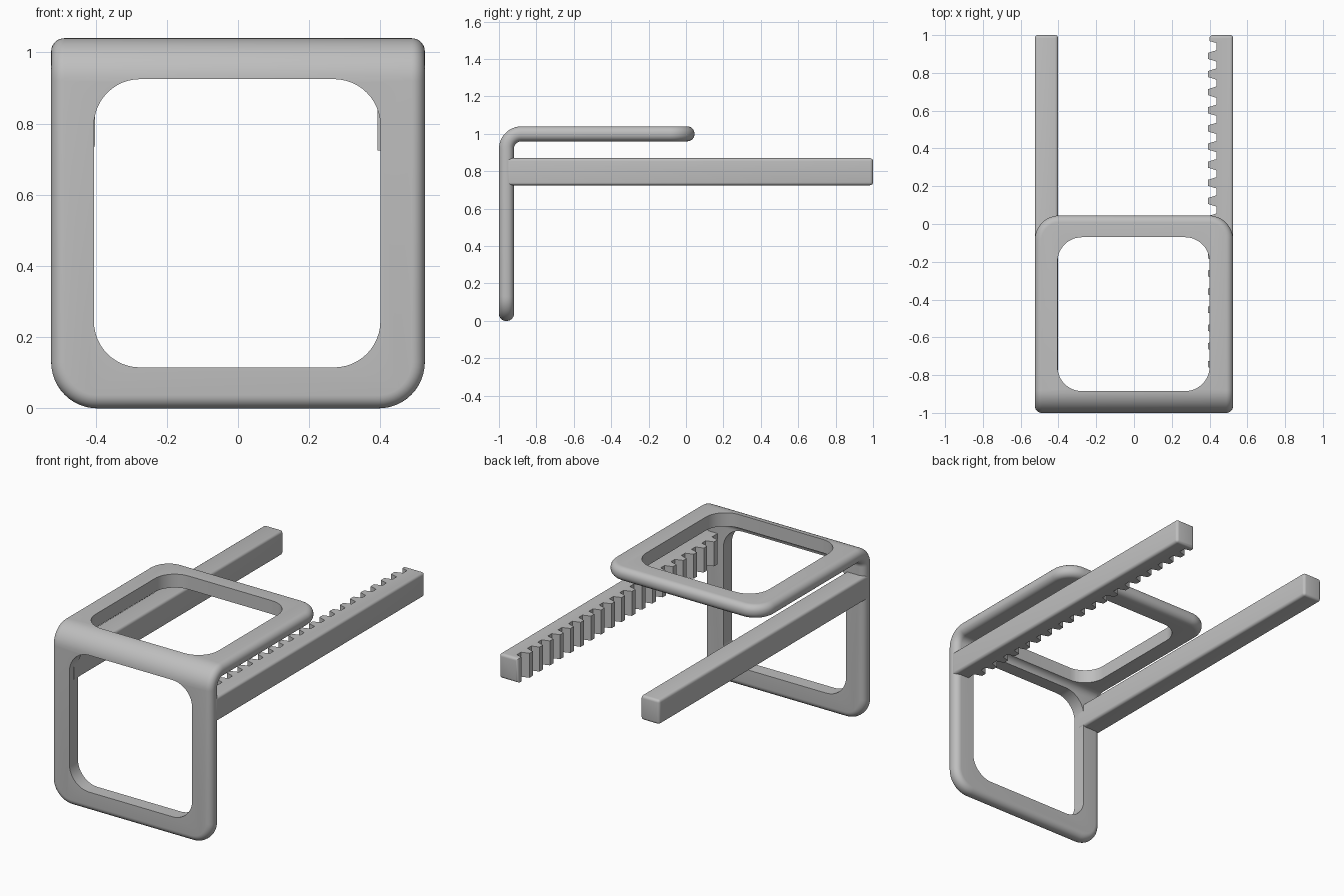
import bpy, bmesh
from math import sin, cos, pi, radians
from mathutils import Vector

if "Cube" in bpy.data.objects:
    bpy.data.objects.remove(bpy.data.objects["Cube"])

grey = bpy.data.materials.new("light grey")
grey.use_nodes = True
colour = (0.52, 0.52, 0.52, 1)
grey.diffuse_color = colour
grey.node_tree.nodes["Principled BSDF"].inputs["Base Color"].default_value = colour


def finish(name, bm):
    bmesh.ops.recalc_face_normals(bm, faces=bm.faces)
    mesh = bpy.data.meshes.new(name)
    bm.to_mesh(mesh)
    bm.free()
    ob = bpy.data.objects.new(name, mesh)
    bpy.context.collection.objects.link(ob)
    mesh.materials.append(grey)
    return ob


def prism(points, offset):
    """Extrude a closed outline of 3D points along an offset."""
    bm = bmesh.new()
    face = bm.faces.new([bm.verts.new(p) for p in points])
    out = bmesh.ops.extrude_face_region(bm, geom=[face])
    moved = [v for v in out["geom"] if isinstance(v, bmesh.types.BMVert)]
    bmesh.ops.translate(bm, verts=moved, vec=offset)
    bmesh.ops.recalc_face_normals(bm, faces=bm.faces)
    return bm


def arc(cx, cy, r, start, end, n=12):
    steps = [radians(start + (end - start) * i / n) for i in range(n + 1)]
    return [(cx + r * cos(a), cy + r * sin(a)) for a in steps]


def rounded_rect(x0, x1, y0, y1, r):
    return (arc(x1 - r, y1 - r, r, 0, 90) + arc(x0 + r, y1 - r, r, 90, 180)
            + arc(x0 + r, y0 + r, r, 180, 270) + arc(x1 - r, y0 + r, r, 270, 360))


def smooth(ob):
    bpy.ops.object.select_all(action='DESELECT')
    ob.select_set(True)
    bpy.context.view_layer.objects.active = ob
    bpy.ops.object.shade_smooth_by_angle(angle=radians(35))


W = 0.525          # half width
THICK = 0.08       # sheet thickness
BACK = 0.045       # free end of the top panel
TOP = 1.04

# Bent sheet: L-shaped side profile with a rounded bend
side = [(BACK, TOP)] + arc(-0.88, TOP - 0.12, 0.12, 90, 180)
side += [(-1, 0), (-1 + THICK, 0)]
side += arc(-0.88, TOP - 0.12, 0.04, 180, 90) + [(BACK, TOP - THICK)]
bm = prism([(-W, y, z) for y, z in side], Vector((2 * W, 0, 0)))


def is_free_corner(e):
    a, b = (v.co for v in e.verts)
    if abs(a.x - b.x) > 0.01:
        return False
    low = a.z < 0.01 and b.z < 0.01
    rear = a.y > BACK - 0.01 and b.y > BACK - 0.01
    return low or rear


bmesh.ops.bevel(bm, geom=[e for e in bm.edges if is_free_corner(e)],
                offset=0.13, segments=12, profile=0.5, affect='EDGES')
frame = finish("bent_frame", bm)

# Full round on the outer rim
rim = frame.modifiers.new("rim", 'BEVEL')
rim.width = 0.037
rim.segments = 7
rim.limit_method = 'ANGLE'
rim.angle_limit = radians(40)
rim.use_clamp_overlap = False


# Rounded window openings in both panels
def cut(ob, name, bm):
    cutter = finish(name, bm)
    cutter.hide_render = True
    cutter.hide_set(True)
    mod = ob.modifiers.new(name, 'BOOLEAN')
    mod.object = cutter
    mod.operation = 'DIFFERENCE'
    mod.solver = 'EXACT'
    return cutter


front_hole = rounded_rect(-0.405, 0.4, 0.115, 0.925, 0.13)
top_hole = rounded_rect(-0.405, 0.4, -0.885, -0.07, 0.13)
cutters = [
    cut(frame, "front_opening_cutter",
        prism([(x, -1.1, z) for x, z in front_hole], Vector((0, 0.2, 0)))),
    cut(frame, "top_opening_cutter",
        prism([(x, y, 0.9) for x, y in top_hole], Vector((0, 0, 0.25)))),
]

# Bake the modifiers so that the cutters can go
baked = bpy.data.meshes.new_from_object(
    frame.evaluated_get(bpy.context.evaluated_depsgraph_get()))
frame.modifiers.clear()
frame.data = baked
for c in cutters:
    bpy.data.objects.remove(c)
smooth(frame)


# Arms: outline in plan, extruded upwards, with softened outer edges
def arm(name, outline, soft):
    bm = prism([(x, y, 0.725) for x, y in outline], Vector((0, 0, 0.145)))
    edges = [e for e in bm.edges if soft(*(v.co for v in e.verts))]
    bmesh.ops.bevel(bm, geom=edges, offset=0.016, segments=4,
                    profile=0.5, affect='EDGES')
    smooth(finish(name, bm))


START = -0.96
arm("plain_arm", [(-W, START), (-0.402, START), (-0.402, 1), (-W, 1)],
    lambda a, b: max(a.y, b.y) > 0.99)

# Toothed arm: trapezoid teeth along the inner side
ROOT, TIP, PITCH = 0.437, 0.392, 0.096
rack = [(W, START), (ROOT, START)]
for i in reversed(range(19)):
    y = 0.89 - i * PITCH
    rack += [(ROOT, y - 0.03), (TIP, y - 0.016), (TIP, y + 0.016), (ROOT, y + 0.03)]
rack += [(ROOT, 0.958), (0.4, 0.968), (0.4, 1), (W, 1)]
arm("toothed_arm", rack,
    lambda a, b: min(a.y, b.y) > 0.99 or min(a.x, b.x) > W - 0.01)
